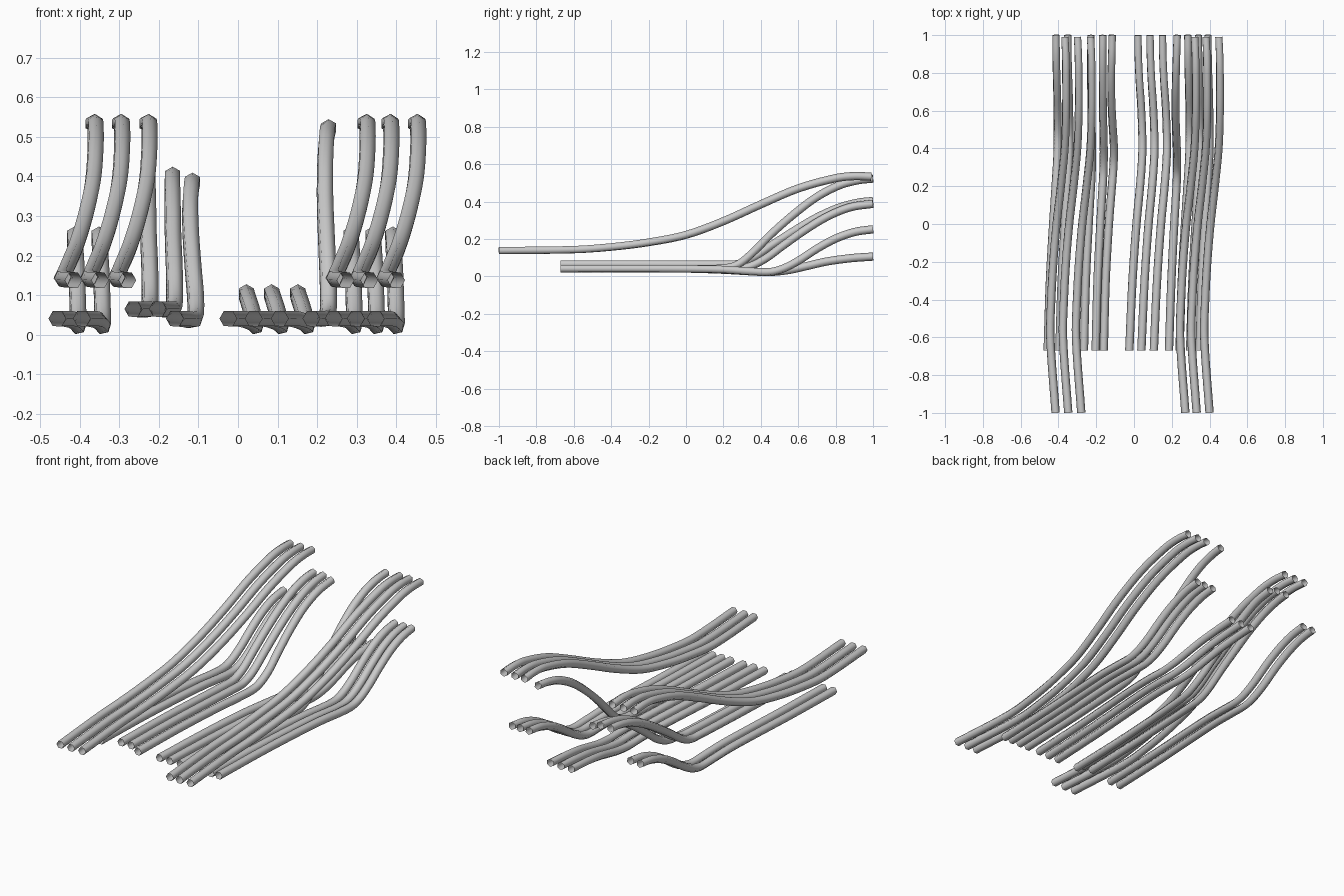
import bpy, bmesh, math
from mathutils import Vector

if "Cube" in bpy.data.objects:
    bpy.data.objects.remove(bpy.data.objects["Cube"])

R = 0.022      # pipe radius
SIDES = 6


def sample(pts, n=5):
    """Smooth path through (y, x, z) points, as Vectors (x, y, z)."""
    P = [Vector((x, y, z)) for y, x, z in pts]

    def slope(i):
        a, b = P[max(i - 1, 0)], P[min(i + 1, len(P) - 1)]
        return (b - a) / (b.y - a.y)

    out = []
    for i in range(len(P) - 1):
        h = P[i + 1].y - P[i].y
        m0, m1 = slope(i) * h, slope(i + 1) * h
        for k in range(n):
            t = k / n
            out.append(P[i] * (2*t**3 - 3*t*t + 1) + m0 * (t**3 - 2*t*t + t)
                       + P[i + 1] * (3*t*t - 2*t**3) + m1 * (t**3 - t*t))
    out.append(P[-1])
    return out


def pipe(name, pts, dx=0.0, dz=0.0):
    """Open six-sided tube swept along the path, turning slightly to the back."""
    path = sample(pts)
    bm = bmesh.new()
    rings = []
    for i, p in enumerate(path):
        t = (path[min(i + 1, len(path) - 1)] - path[max(i - 1, 0)]).normalized()
        side = t.cross(Vector((0, 0, 1))).normalized()
        up = side.cross(t)
        twist = math.radians(30) * i / (len(path) - 1)
        ring = []
        for k in range(SIDES):
            a = twist + 2 * math.pi * k / SIDES
            ring.append(bm.verts.new(p + Vector((dx, 0, dz))
                                     + (side * math.cos(a) + up * math.sin(a)) * R))
        rings.append(ring)
    for a, b in zip(rings, rings[1:]):
        for k in range(SIDES):
            j = (k + 1) % SIDES
            bm.faces.new((a[k], a[j], b[j], b[k]))
    bmesh.ops.recalc_face_normals(bm, faces=bm.faces)
    for f in bm.faces:
        f.smooth = True
    me = bpy.data.meshes.new(name)
    bm.to_mesh(me)
    bm.free()
    ob = bpy.data.objects.new(name, me)
    bpy.context.collection.objects.link(ob)


def bundle(name, pts, offsets):
    for i, dx in enumerate(offsets):
        pipe(f"{name}_{i + 1}", pts, dx)


# long upper pipes, left and right
upper = [(-1, -.415, .138), (-.6, -.443, .143), (-.4, -.438, .157), (-.2, -.427, .182),
         (0, -.410, .222), (.2, -.387, .295), (.4, -.367, .385), (.6, -.360, .47),
         (.8, -.360, .525), (.9, -.362, .536), (.99, -.366, .533)]
bundle("upper_left_pipe", upper, (0, .067, .136))
bundle("upper_right_pipe", upper, (.687, .747, .815))

# floor pipes with a gentle rise, left pair and right trio
low = [(-.67, -.457, .041), (-.3, -.445, .041), (0, -.428, .040), (.2, -.415, .036),
       (.35, -.406, .026), (.45, -.404, .024), (.52, -.404, .042), (.6, -.405, .083),
       (.7, -.407, .148), (.8, -.410, .202), (.9, -.412, .237), (1, -.413, .252)]
bundle("lower_left_pipe", low, (0, .062))
bundle("lower_right_pipe", low, (.698, .754, .804))

# central floor pipes, nearly flat
centre = [(-.67, -.025, .041), (-.3, -.008, .041), (0, .013, .040), (.2, .032, .034),
          (.35, .043, .026), (.45, .044, .023), (.55, .041, .034), (.65, .036, .056),
          (.75, .029, .079), (.88, .023, .097), (1, .021, .106)]
bundle("centre_pipe", centre, (0, .064, .130))

# mid-height pipes, left of centre
mid = [(-.67, -.265, .065), (-.3, -.255, .065), (0, -.240, .064), (.2, -.228, .064),
       (.28, -.224, .068), (.36, -.222, .100), (.46, -.223, .168), (.58, -.226, .245),
       (.7, -.227, .315), (.82, -.228, .368), (.92, -.228, .394), (1, -.227, .403)]
bundle("mid_pipe", mid, (0, .062))
pipe("mid_low_pipe",
     [(-.67, -.160, .041), (-.3, -.150, .041), (0, -.133, .040), (.2, -.117, .038),
      (.32, -.108, .046), (.42, -.107, .092), (.52, -.113, .165), (.64, -.119, .250),
      (.76, -.121, .322), (.88, -.118, .370), (1, -.115, .388)])

# single steep pipe, right of centre
pipe("steep_pipe",
     [(-.67, .185, .041), (-.3, .198, .041), (0, .213, .041), (.2, .225, .044),
      (.28, .228, .065), (.36, .228, .130), (.46, .224, .230), (.58, .220, .335),
      (.7, .220, .425), (.82, .223, .487), (.92, .226, .514), (1, .229, .523)])
